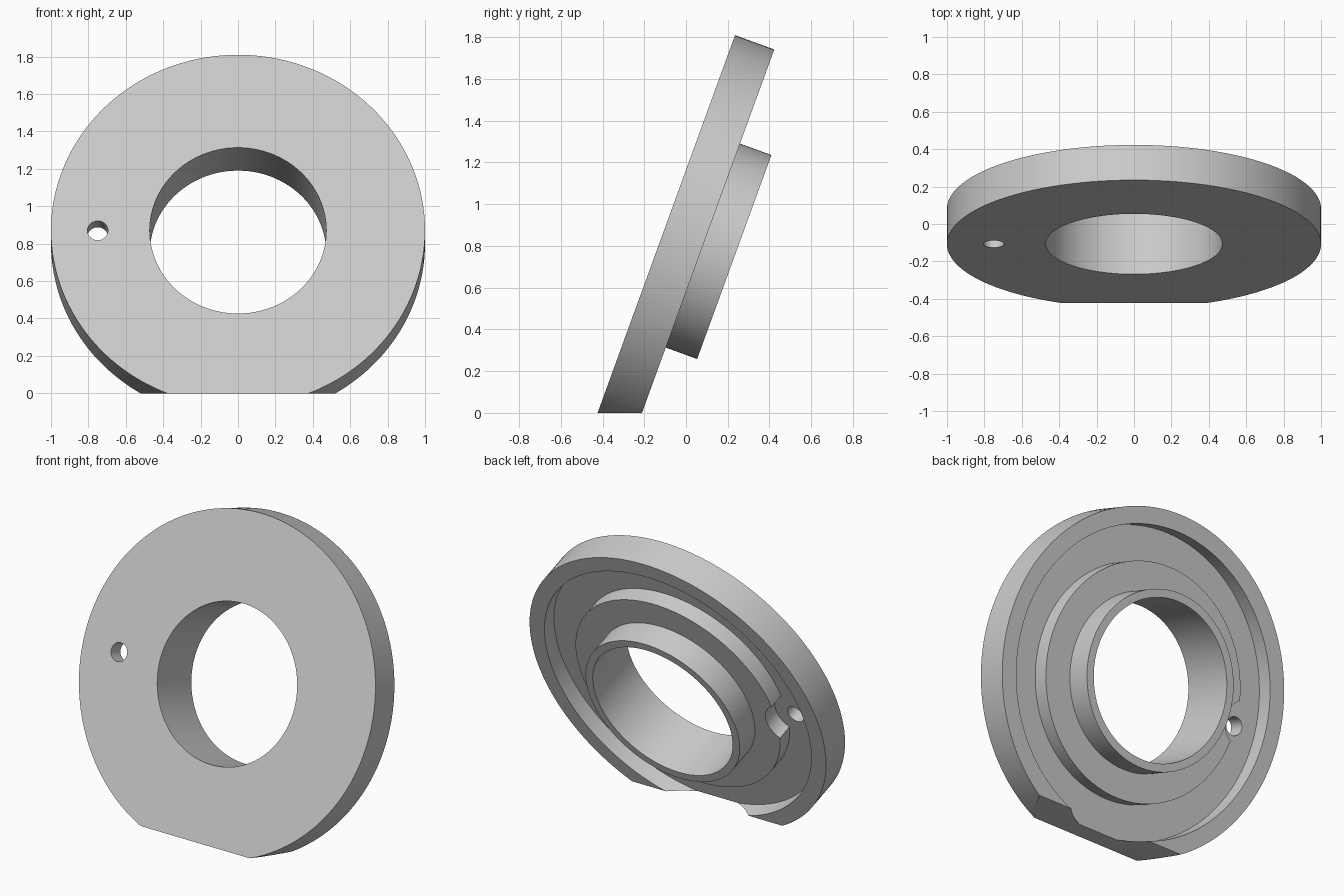
import bpy, bmesh, math
from mathutils import Matrix

if "Cube" in bpy.data.objects:
    bpy.data.objects.remove(bpy.data.objects["Cube"], do_unlink=True)

TILT = math.radians(-110)      # turns the disc axis from up to back-and-down
CENTRE = (0, -0.107, 0.87)     # centre of the front face
HOLE_X = -0.75

grey = bpy.data.materials.new("light_grey")
grey.use_nodes = True
grey.diffuse_color = (0.6, 0.6, 0.6, 1)
grey.node_tree.nodes["Principled BSDF"].inputs["Base Color"].default_value = (0.6, 0.6, 0.6, 1)


def lathe(name, profile, steps):
    """Revolve a closed (radius, depth) profile around the local z axis."""
    bm = bmesh.new()
    rings = []
    for i in range(steps):
        a = 2 * math.pi * i / steps
        rings.append([bm.verts.new((r * math.cos(a), r * math.sin(a), d)) for r, d in profile])
    n = len(profile)
    for i in range(steps):
        here, there = rings[i], rings[(i + 1) % steps]
        for j in range(n):
            k = (j + 1) % n
            bm.faces.new((here[j], there[j], there[k], here[k]))
    bmesh.ops.recalc_face_normals(bm, faces=bm.faces)
    mesh = bpy.data.meshes.new(name)
    bm.to_mesh(mesh)
    bm.free()
    obj = bpy.data.objects.new(name, mesh)
    bpy.context.collection.objects.link(obj)
    return obj


def drill(target, radius, low, high):
    """Cut a round pocket or hole at the pin position."""
    bpy.ops.mesh.primitive_cylinder_add(vertices=48, radius=radius, depth=high - low,
                                        location=(HOLE_X, 0, (low + high) / 2))
    cutter = bpy.context.object
    cutter.hide_render = True
    bpy.context.view_layer.objects.active = target
    mod = target.modifiers.new("drill", 'BOOLEAN')
    mod.operation, mod.solver, mod.object = 'DIFFERENCE', 'EXACT', cutter
    bpy.ops.object.modifier_apply(modifier=mod.name)
    bpy.data.objects.remove(cutter, do_unlink=True)


# Disc with rim, recessed channel, raised ring and hub around the bore
profile = [(0.472, 0), (1, 0), (1, 0.2), (0.9, 0.2), (0.9, 0.1), (0.69, 0.1),
           (0.69, 0.2), (0.52, 0.2), (0.52, 0.36), (0.472, 0.36)]
disc = lathe("flanged_disc", profile, 144)

# Clearance pocket in the raised ring, then the through hole
drill(disc, 0.14, 0.1, 0.3)
drill(disc, 0.055, -0.1, 0.3)

# Lean the disc back and slice it flat where it stands
bm = bmesh.new()
bm.from_mesh(disc.data)
bm.transform(Matrix.Translation(CENTRE) @ Matrix.Rotation(TILT, 4, 'X'))
cut = bmesh.ops.bisect_plane(bm, geom=bm.verts[:] + bm.edges[:] + bm.faces[:],
                             plane_co=(0, 0, 0), plane_no=(0, 0, 1), clear_inner=True)
rim_edges = [e for e in cut["geom_cut"] if isinstance(e, bmesh.types.BMEdge)]
bmesh.ops.holes_fill(bm, edges=rim_edges, sides=0)
bmesh.ops.recalc_face_normals(bm, faces=bm.faces)
bm.to_mesh(disc.data)
bm.free()

disc.data.materials.clear()
disc.data.materials.append(grey)
for p in disc.data.polygons:
    p.material_index = 0

bpy.ops.object.select_all(action='DESELECT')
disc.select_set(True)
bpy.context.view_layer.objects.active = disc
bpy.ops.object.shade_smooth_by_angle(angle=math.radians(30))
